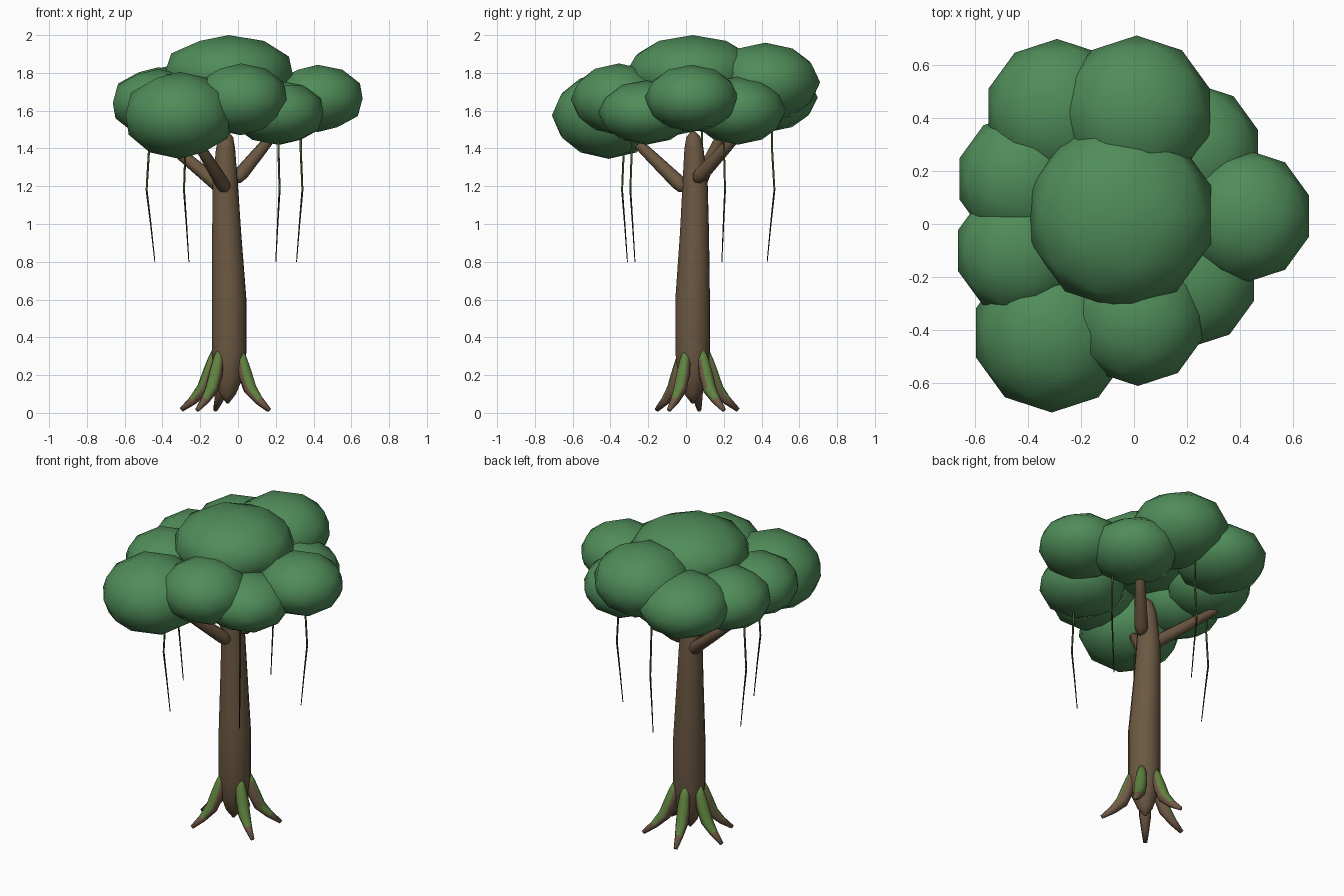
import bpy, bmesh, math
from mathutils import Vector, Matrix

if "Cube" in bpy.data.objects:
    bpy.data.objects.remove(bpy.data.objects["Cube"])


def material(name, rgb):
    m = bpy.data.materials.new(name)
    m.diffuse_color = (*rgb, 1)
    m.use_nodes = True
    m.node_tree.nodes["Principled BSDF"].inputs["Base Color"].default_value = m.diffuse_color
    return m


BARK = material("bark brown", (0.150, 0.098, 0.055))
ROOT = material("root brown", (0.165, 0.103, 0.062))
LEAF = material("leaf green", (0.080, 0.265, 0.100))
MOSS = material("moss green", (0.115, 0.225, 0.050))
VINE = material("vine green", (0.060, 0.110, 0.025))
VINE_TIP = material("dark vine tip", (0.028, 0.030, 0.018))


def finish(bm, name, mats):
    bmesh.ops.recalc_face_normals(bm, faces=bm.faces)
    for f in bm.faces:
        f.smooth = True
    me = bpy.data.meshes.new(name)
    bm.to_mesh(me)
    bm.free()
    for m in mats:
        me.materials.append(m)
    ob = bpy.data.objects.new(name, me)
    bpy.context.collection.objects.link(ob)
    return ob


def tube(name, points, radii, sides, mats, rule=None):
    """Closed tapered tube along a path; rule picks each face's material."""
    bm = bmesh.new()
    pts = [Vector(p) for p in points]
    rings = []
    for i, (p, r) in enumerate(zip(pts, radii)):
        d = pts[min(i + 1, len(pts) - 1)] - pts[max(i - 1, 0)]
        side = d.cross(Vector((0.3, 1, 0.1))).normalized()
        up = side.cross(d).normalized()
        rings.append([bm.verts.new(p + r * (math.cos(a) * side + math.sin(a) * up))
                      for a in (2 * math.pi * k / sides for k in range(sides))])
    for a, b in zip(rings, rings[1:]):
        for k in range(sides):
            n = (k + 1) % sides
            bm.faces.new((a[k], a[n], b[n], b[k]))
    bm.faces.new(rings[0])
    bm.faces.new(rings[-1])
    bmesh.ops.recalc_face_normals(bm, faces=bm.faces)
    if rule:
        for f in bm.faces:
            f.material_index = rule(f)
    return finish(bm, name, mats)


# Trunk: leaning, tapered, closed to a blunt point at both ends
tube("trunk",
     [(-0.055, 0.035, 0.05), (-0.055, 0.035, 0.10), (-0.05, 0.035, 0.19),
      (-0.047, 0.035, 0.32), (-0.047, 0.035, 0.60), (-0.06, 0.045, 0.95),
      (-0.067, 0.048, 1.20), (-0.066, 0.042, 1.40), (-0.062, 0.038, 1.46),
      (-0.06, 0.036, 1.49)],
     [0.006, 0.045, 0.078, 0.094, 0.094, 0.079, 0.069, 0.052, 0.038, 0.012],
     12, [BARK])

# Roots: splayed from the trunk, mossy on the upper outer faces
base = Vector((-0.05, 0.038, 0))
root_tips = [(-0.30, 0.07), (0.165, -0.09), (0.16, 0.20), (-0.215, -0.155), (-0.12, 0.275)]
for i, (tx, ty) in enumerate(root_tips):
    flat = Vector((tx, ty, 0)) - base
    reach = flat.length
    out = flat.normalized()
    moss_dir = (out + Vector((0, 0, 0.7))).normalized()
    path = [base + out * (reach * t) + Vector((0, 0, z)) for t, z in
            ((0.30, 0.33), (0.33, 0.28), (0.42, 0.20), (0.54, 0.125), (0.76, 0.065), (1.0, 0.016))]
    tube(f"root_{i + 1}", path, [0.014, 0.030, 0.038, 0.036, 0.024, 0.012], 8, [ROOT, MOSS],
         lambda f, d=moss_dir: int(f.calc_center_median().z > 0.10 and f.normal.dot(d) > 0.25))

# Branches reaching up into the canopy
branches = [
    ("left", (-0.06, 0.05, 1.17), (-0.46, 0.20, 1.50)),
    ("front", (-0.065, -0.005, 1.185), (-0.24, -0.30, 1.47)),
    ("right", (-0.01, 0.055, 1.235), (0.21, 0.30, 1.50)),
]
for name, a, b in branches:
    a, b = Vector(a), Vector(b)
    tube(f"{name}_branch", [a.lerp(b, t) for t in (-0.03, 0.03, 0.12, 0.6, 0.95, 1.0)],
         [0.012, 0.034, 0.040, 0.032, 0.024, 0.010], 8, [BARK])

# Canopy: faceted-outline leaf clumps (centre, horizontal radius, vertical radius)
clumps = [
    ("crown", (-0.05, 0.035, 1.795), 0.357, 0.205),
    ("back", (0.01, 0.42, 1.75), 0.29, 0.21),
    ("back_left", (-0.29, 0.425, 1.67), 0.272, 0.185),
    ("left_back", (-0.42, 0.17, 1.65), 0.25, 0.18),
    ("left_front", (-0.425, -0.10, 1.64), 0.25, 0.18),
    ("front_left", (-0.31, -0.41, 1.575), 0.30, 0.23),
    ("front", (0.015, -0.355, 1.66), 0.255, 0.19),
    ("right_front", (0.21, -0.21, 1.59), 0.255, 0.17),
    ("right", (0.422, 0.03, 1.665), 0.25, 0.178),
    ("right_back", (0.225, 0.275, 1.60), 0.255, 0.18),
]
for name, c, r, h in clumps:
    bm = bmesh.new()
    bmesh.ops.create_icosphere(bm, subdivisions=2, radius=1,
                               matrix=Matrix.Translation(c) @ Matrix.Diagonal((r, r, h, 1)))
    finish(bm, f"{name}_leaves", [LEAF])

# Hanging vines: thin strands with a slight outward bend, dark at the ends
vine_ends = [(-0.26, -0.31), (-0.44, 0.08), (0.20, -0.27), (-0.07, 0.43), (0.31, 0.19)]
for i, (x, y) in enumerate(vine_ends):
    path = [(x * 1.08, y * 1.06, 1.56), (x * 1.07, y * 1.06, 1.40),
            (x * 1.10, y * 1.09, 1.18), (x * 1.05, y * 1.045, 1.0), (x, y, 0.80)]
    tube(f"vine_{i + 1}", path, [0.006, 0.006, 0.0055, 0.004, 0.0025], 5, [VINE, VINE_TIP],
         lambda f: int(f.calc_center_median().z < 1.15))
